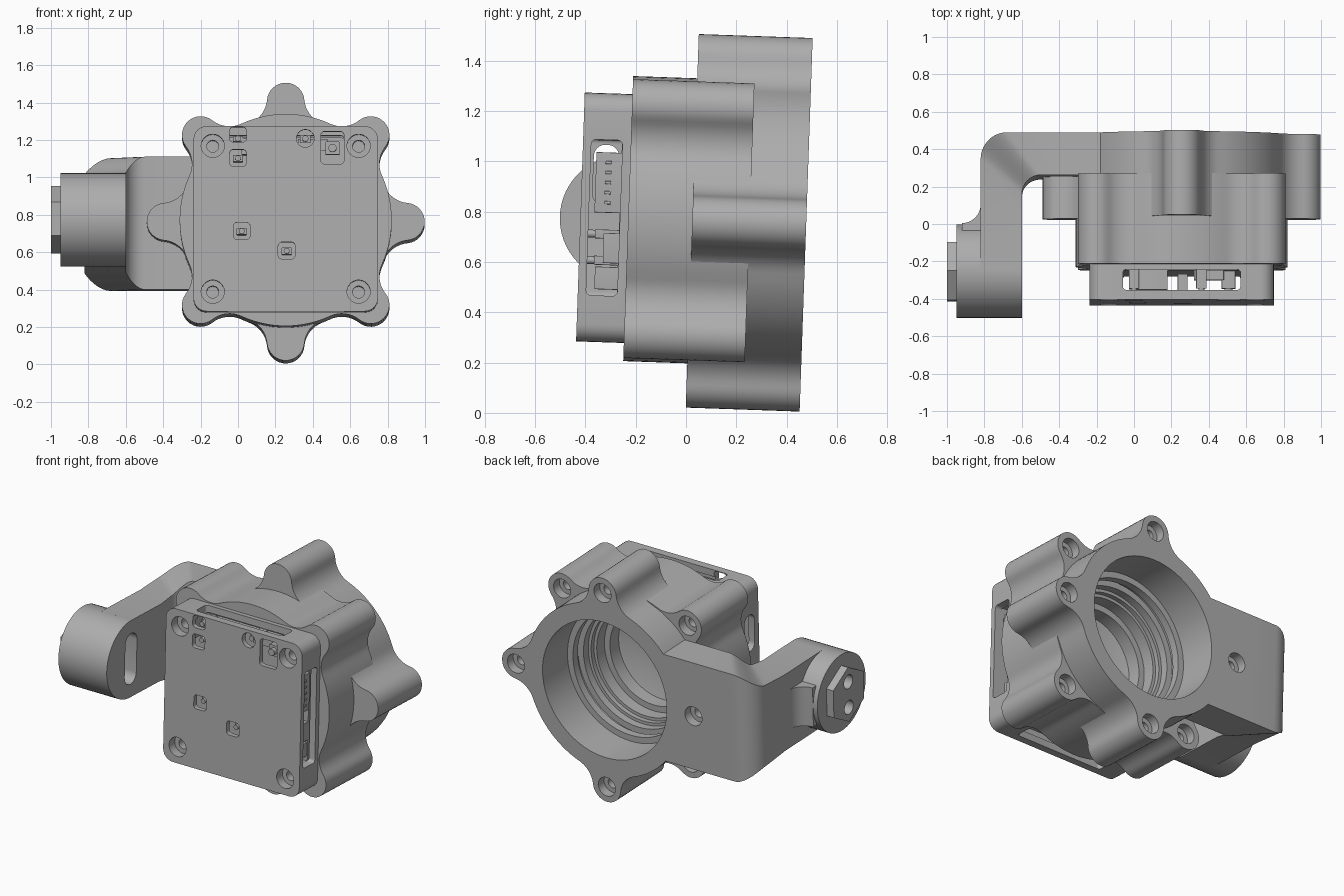
import bpy, bmesh
from math import sin, cos, pi, atan2, acos, radians
from mathutils import Matrix, Vector

old = bpy.data.objects.get("Cube")
if old:
    bpy.data.objects.remove(old, do_unlink=True)

grey = bpy.data.materials.new("machined grey")
grey.use_nodes = True
grey.diffuse_color = (0.42, 0.42, 0.42, 1)
grey.node_tree.nodes["Principled BSDF"].inputs["Base Color"].default_value = (0.42, 0.42, 0.42, 1)

CX = 0.255                                        # axis of the housing
TILT = Matrix.Translation((0, 0, 0.7645)) @ Matrix.Rotation(radians(-2), 4, 'X')
parts = []


# ---------- helpers ----------
def finish(name, bm):
    bmesh.ops.recalc_face_normals(bm, faces=bm.faces)
    me = bpy.data.meshes.new(name)
    bm.to_mesh(me)
    bm.free()
    me.materials.append(grey)
    ob = bpy.data.objects.new(name, me)
    bpy.context.collection.objects.link(ob)
    return ob


def part(ob):
    parts.append(ob)
    return ob


def loft(name, sections):
    bm = bmesh.new()
    rings = [[bm.verts.new(p) for p in s] for s in sections]
    n = len(rings[0])
    for a, b in zip(rings, rings[1:]):
        for i in range(n):
            j = (i + 1) % n
            bm.faces.new((a[i], a[j], b[j], b[i]))
    bm.faces.new(rings[0])
    bm.faces.new(rings[-1])
    return finish(name, bm)


def prism(name, pts, a, b, axis='y'):
    place = {'x': lambda p, q, t: (t, p, q),
             'y': lambda p, q, t: (p, t, q),
             'z': lambda p, q, t: (p, q, t)}[axis]
    return loft(name, [[place(p, q, t) for p, q in pts] for t in (a, b)])


def lathe(name, profile):
    bm = bmesh.new()
    vs = [bm.verts.new((CX + r, y, 0)) for r, y in profile]
    es = [bm.edges.new(e) for e in zip(vs, vs[1:])]
    bmesh.ops.spin(bm, geom=vs + es, cent=(CX, 0, 0), axis=(0, 1, 0), angle=2 * pi, steps=72)
    bmesh.ops.remove_doubles(bm, verts=bm.verts, dist=1e-4)
    return finish(name, bm)


def arc(cx, cy, r, a0, a1, n=10):
    return [(cx + r * cos(a0 + (a1 - a0) * i / n), cy + r * sin(a0 + (a1 - a0) * i / n))
            for i in range(n + 1)]


def circle(cx, cy, r, n=32):
    return arc(cx, cy, r, 0, 2 * pi, n)[:-1]


def rounded(cx, cy, hx, hy, r):
    pts = []
    for k, (sx, sy) in enumerate(((1, 1), (-1, 1), (-1, -1), (1, -1))):
        pts += arc(cx + sx * (hx - r), cy + sy * (hy - r), r, k * pi / 2, (k + 1) * pi / 2, 6)
    return pts


def lobed(start, R, d=0.643, rl=0.1, f=0.15):
    """Round outline with four ears, each blended into the circle by fillets."""
    phi = acos(((R + f) ** 2 + d * d - (rl + f) ** 2) / (2 * (R + f) * d))
    fx, fy = (R + f) * cos(phi), (R + f) * sin(phi)
    beta = atan2(fy, fx - d)
    ear = arc(fx, -fy, f, pi - phi, pi - beta, 8)
    ear += arc(d, 0, rl, -beta, beta, 16)[1:-1]
    ear += arc(fx, fy, f, pi + beta, pi + phi, 8)
    ear += arc(0, 0, R, phi, pi / 2 - phi, 14)[1:-1]
    pts = []
    for k in range(4):
        a = start + k * pi / 2
        pts += [(CX + x * cos(a) - y * sin(a), x * sin(a) + y * cos(a)) for x, y in ear]
    return pts


def cut(ob, cutters):
    for c in cutters:
        m = ob.modifiers.new("cut", 'BOOLEAN')
        m.operation, m.solver, m.object = 'DIFFERENCE', 'EXACT', c
    bpy.context.view_layer.update()
    dg = bpy.context.evaluated_depsgraph_get()
    me = bpy.data.meshes.new_from_object(ob.evaluated_get(dg))
    ob.modifiers.clear()
    ob.data = me


def screw_hole(x, z, face, inward):
    """Counterbored hole entering a face along y."""
    return [prism("cutter", circle(x, z, r), face - inward * 0.05, face + inward * depth)
            for r, depth in ((0.062, 0.06), (0.032, 0.16))]


def ear_holes(start, face):
    out = []
    for k in range(4):
        a = start + k * pi / 2
        out += screw_hole(CX + 0.643 * cos(a), 0.643 * sin(a), face, -1)
    return out


# ---------- housing: front body, rear ring, stepped bore ----------
bore = lathe("cutter_bore", [(0, 0.6), (0.45, 0.6), (0.45, 0.22), (0.41, 0.22), (0.41, 0.17),
                             (0.43, 0.17), (0.43, 0.14), (0.39, 0.14), (0.39, 0.09), (0.37, 0.09),
                             (0.37, 0.06), (0.35, 0.06), (0.35, -0.02), (0.31, -0.02),
                             (0.31, -0.11), (0.2, -0.14), (0, -0.16)])
front_body = part(prism("front_body", lobed(pi / 4, 0.567), -0.23, 0.253))
rear_ring = part(prism("rear_ring", lobed(0, 0.56), 0.025, 0.478))
body_holes = ear_holes(pi / 4, 0.253)
ring_holes = ear_holes(0, 0.478)
cut(front_body, [bore] + body_holes)
cut(rear_ring, [bore] + ring_holes)

# ---------- side arm: bent plate narrowing towards the foot ----------
N = 10
outer = [(0.05, 0.478), (-0.5, 0.478)] + arc(-0.68, 0.338, 0.14, pi / 2, pi, N)
inner = [(0.05, 0.25), (-0.4, 0.25)] + arc(-0.5, 0.15, 0.1, pi / 2, 0, N)
inner[2:] = [(-1.0 - x, y) for x, y in inner[2:]]
width = [0.355, 0.355] + [0.355 - 0.09 * (t * t * (3 - 2 * t)) for t in (i / N for i in range(N + 1))]
outer += [(-0.82, 0.15), (-0.82, -0.25)]
inner += [(-0.6, 0.05), (-0.6, -0.25)]
width += [0.25, 0.25]
arm = part(loft("side_arm", [[(*o, w), (*i, w), (*i, -w), (*o, -w)]
                             for o, i, w in zip(outer, inner, width)]))

foot = part(prism("arm_foot", circle(-0.252, 0, 0.25, 64), -0.95, -0.6, 'x'))
blend = arc(-0.92, 0.1, 0.1, -pi / 2, 0, 8) + [(-0.8, 0.1), (-0.8, -0.06), (-0.92, -0.06)]
part(prism("foot_blend", blend, -0.13, 0.13, 'z'))
hex_pts = arc(-0.255, 0, 0.18, pi / 2, pi / 2 + 2 * pi, 6)[:-1]
hex_boss = part(prism("hex_boss", hex_pts, -1.0, -0.94, 'x'))
slot = prism("cutter", rounded(-0.252, 0, 0.06, 0.165, 0.06), -0.75, -0.5, 'x')
pin_holes = [prism("cutter", circle(-0.255, s * 0.085, 0.045), -1.1, -0.7, 'x') for s in (1, -1)]
cut(arm, [bore, slot] + pin_holes + ring_holes)
cut(foot, [slot] + pin_holes)
cut(hex_boss, pin_holes)

# ---------- electronics cover: hollow rounded box ----------
cover = part(prism("electronics_cover", rounded(CX, 0, 0.493, 0.495, 0.07), -0.42, -0.228))
cutters = [prism("cutter", rounded(CX, 0, hx, hz, 0.02), -0.387, -0.15)
           for hx, hz in ((0.45, 0.315), (0.315, 0.45))]
cutters.append(prism("cutter", rounded(-0.325, 0, 0.062, 0.31, 0.02), 0.6, 0.9, 'x'))
cutters.append(prism("cutter", rounded(-0.325, 0.17, 0.05, 0.12, 0.045), -0.4, -0.1, 'x'))
for z in (0.4, -0.6):
    win = rounded(CX, -0.315, 0.315, 0.055, 0.02)
    cutters.append(prism("cutter", win, z, z + 0.2, 'z'))

# front openings: x, z, half width, half height
openings = [(0, 0.45, 0.045, 0.04), (0, 0.325, 0.045, 0.045), (0.02, -0.065, 0.045, 0.045),
            (CX + 0.005, -0.17, 0.045, 0.045), (0.505, 0.38, 0.062, 0.087), (0.36, 0.43, 0.047, 0.047)]
for x, z, hx, hz in openings:
    r = 0.046 if x == 0.36 else 0.02
    cutters.append(prism("cutter", rounded(x, z, hx, hz, r), -0.5, -0.32))
for sx in (1, -1):
    for sz in (1, -1):
        cutters += screw_hole(CX + sx * 0.39, sz * 0.39, -0.42, 1)
cut(cover, cutters)

# ---------- circuit board and components ----------
part(prism("circuit_board", rounded(CX, 0, 0.44, 0.44, 0.15), -0.265, -0.245))


def block(name, x, y, z, hx, hy, hz):
    return part(prism(name, rounded(x, z, hx, hz, 0.004), y - hy, y + hy))


for x, z, hx, hz in openings:
    block("component", x, -0.31, min(z, 0.43), hx * 0.6, 0.05, hz * 0.4)
    part(prism("component_cap", circle(x, min(z, 0.43), hx * 0.35, 16), -0.39, -0.3))
block("side_connector", 0.64, -0.315, 0.14, 0.06, 0.05, 0.12)
for i in range(5):
    block("connector_pin", 0.702, -0.315, 0.06 + i * 0.04, 0.006, 0.012, 0.006)
block("side_chip", 0.66, -0.295, -0.12, 0.035, 0.03, 0.06)
block("side_chip", 0.65, -0.31, -0.24, 0.04, 0.045, 0.045)
block("top_connector", 0.1, -0.315, 0.39, 0.08, 0.05, 0.045)
block("top_chip", 0.4, -0.29, 0.4, 0.08, 0.025, 0.03)

# ---------- remove cutters, tilt everything, shade ----------
for ob in [o for o in bpy.data.objects if o.name.startswith("cutter")]:
    bpy.data.objects.remove(ob, do_unlink=True)
bpy.ops.object.select_all(action='DESELECT')
for ob in parts:
    ob.data.transform(TILT)
    ob.select_set(True)
bpy.context.view_layer.objects.active = front_body
bpy.ops.object.shade_smooth_by_angle(angle=radians(30))
